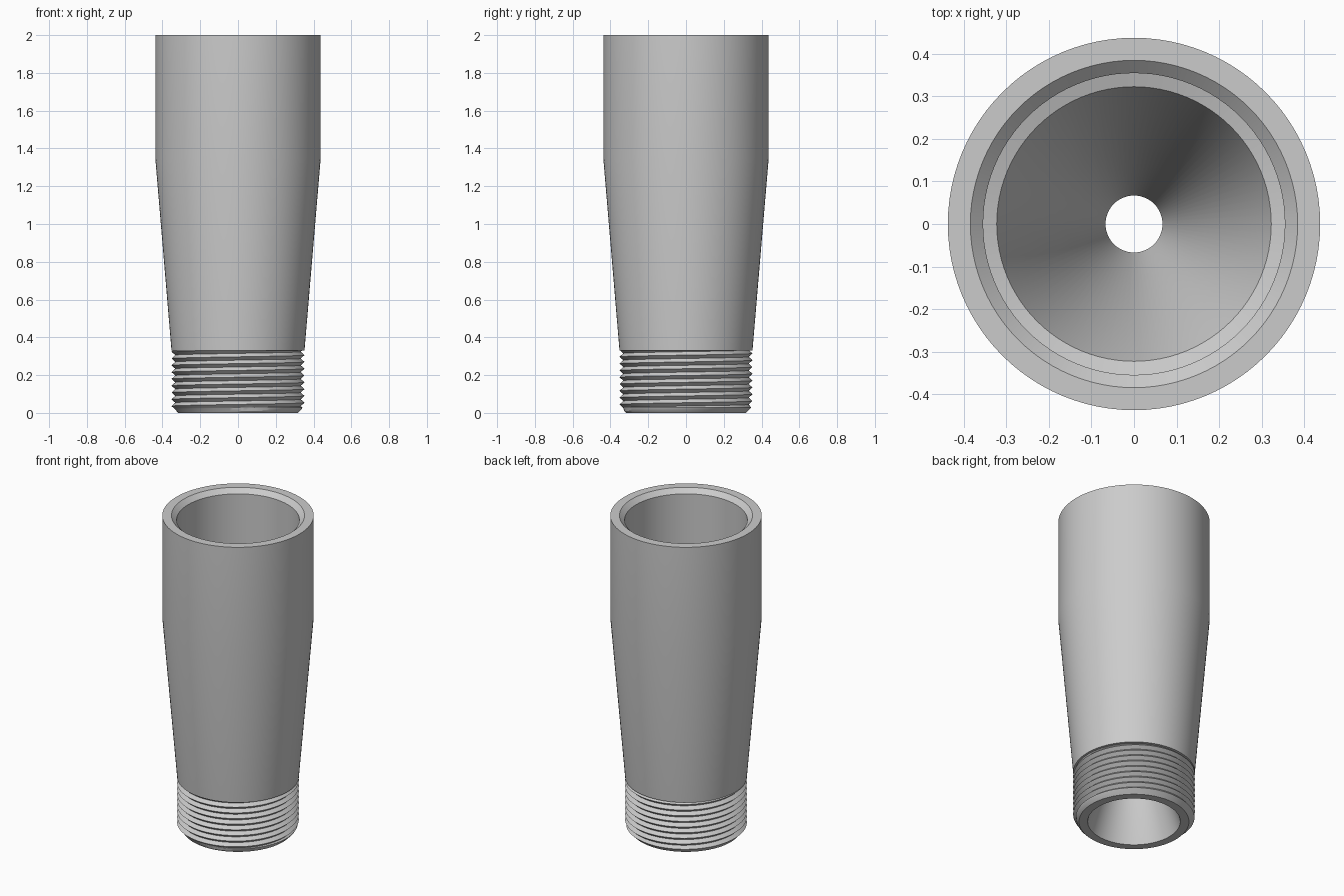
import bpy
import bmesh
import math

cube = bpy.data.objects.get("Cube")
if cube:
    bpy.data.objects.remove(cube, do_unlink=True)

SEGMENTS = 96
THREAD_TOP = 0.33
PITCH = 0.036
ROOT, CREST = 0.332, 0.352

grey = bpy.data.materials.new("satin grey metal")
grey.use_nodes = True
colour = (0.6, 0.6, 0.6, 1)
grey.diffuse_color = colour
grey.node_tree.nodes["Principled BSDF"].inputs["Base Color"].default_value = colour


def turned_part(name, column):
    """Sweep column(angle) -> [(radius, z), ...] once around the z axis."""
    bm = bmesh.new()
    columns = []
    for i in range(SEGMENTS + 1):
        a = 2 * math.pi * i / SEGMENTS
        columns.append([bm.verts.new((r * math.cos(a), r * math.sin(a), z))
                        for r, z in column(a)])
    for left, right in zip(columns, columns[1:]):
        for j in range(len(left) - 1):
            bm.faces.new((left[j], right[j], right[j + 1], left[j + 1]))
    # Close the seam and drop collapsed faces
    bmesh.ops.remove_doubles(bm, verts=bm.verts, dist=0.0001)
    bmesh.ops.dissolve_degenerate(bm, edges=bm.edges, dist=0.0001)
    mesh = bpy.data.meshes.new(name)
    bm.to_mesh(mesh)
    bm.free()
    mesh.materials.append(grey)
    obj = bpy.data.objects.new(name, mesh)
    bpy.context.collection.objects.link(obj)
    bpy.ops.object.select_all(action="DESELECT")
    obj.select_set(True)
    bpy.context.view_layer.objects.active = obj
    bpy.ops.object.shade_smooth_by_angle(angle=math.radians(30))
    return obj


# Tapered body: outer wall up, chamfered socket, then the narrowing and flaring bore
body_profile = [
    (0.32, THREAD_TOP), (0.352, THREAD_TOP), (0.438, 1.35), (0.438, 2.0),
    (0.385, 2.0), (0.355, 1.972), (0.355, 1.36), (0.323, 1.35),
    (0.067, 0.68), (0.067, 0.62), (0.268, 0), (0.318, 0),
]
turned_part("nozzle_body", lambda angle: body_profile)


# Helical thread with a chamfered lower end
def thread_column(angle):
    turn = angle / (2 * math.pi)
    rows = 2 * math.ceil(THREAD_TOP / PITCH) + 4
    heights = [(k / 2 - 1 + turn) * PITCH for k in range(rows)]
    chamfer_end = 0.028
    heights = sorted([min(max(z, 0), THREAD_TOP) for z in heights] + [chamfer_end])
    points = []
    for z in heights:
        phase = (z / PITCH - turn) % 1
        wave = 1 - abs(2 * phase - 1)
        points.append((min(ROOT + (CREST - ROOT) * wave, 0.318 + z), z))
    return points


turned_part("screw_thread", thread_column)
